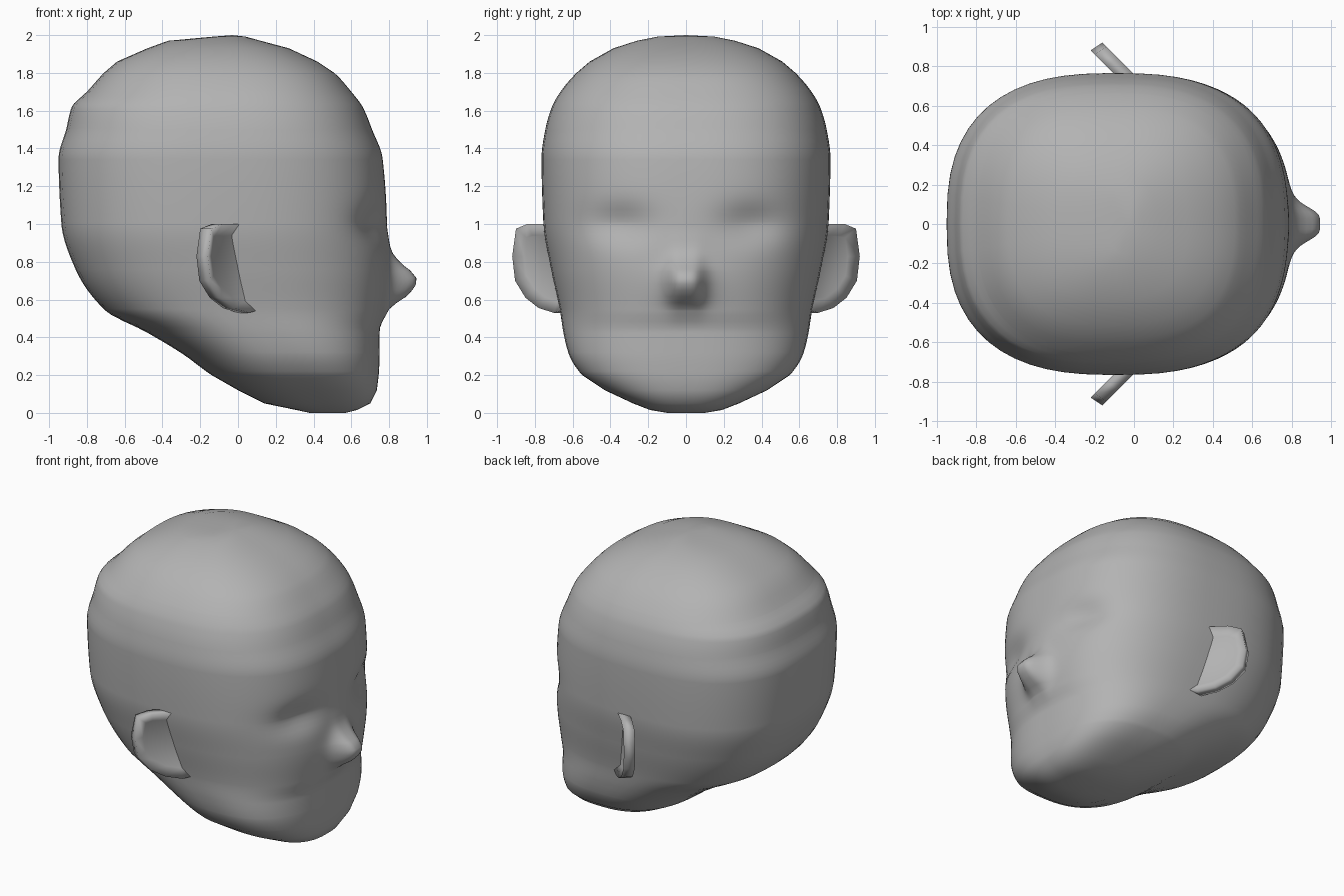
import bpy, bmesh
from math import sin, cos, pi, exp
from mathutils import Vector

if "Cube" in bpy.data.objects:
    bpy.data.objects.remove(bpy.data.objects["Cube"])

# Horizontal sections of the skull: height, back x, front x, half width
SECTIONS = [
    (0.0, 0.38, 0.57, 0.10), (0.015, 0.31, 0.63, 0.19), (0.05, 0.14, 0.70, 0.28),
    (0.12, 0.0, 0.735, 0.43), (0.20, -0.14, 0.745, 0.55), (0.31, -0.29, 0.75, 0.62),
    (0.43, -0.49, 0.75, 0.65), (0.54, -0.70, 0.775, 0.667), (0.76, -0.86, 0.795, 0.715),
    (1.0, -0.935, 0.79, 0.755), (1.35, -0.95, 0.765, 0.765), (1.50, -0.91, 0.71, 0.745),
    (1.62, -0.88, 0.66, 0.71), (1.70, -0.80, 0.60, 0.665), (1.80, -0.71, 0.51, 0.58),
    (1.86, -0.64, 0.42, 0.51), (1.93, -0.48, 0.27, 0.385), (1.97, -0.37, 0.12, 0.26),
    (1.992, -0.13, 0.04, 0.15)]
NOSE = [(0.47, 0), (0.55, 0.025), (0.63, 0.12), (0.70, 0.155), (0.75, 0.12),
        (0.80, 0.06), (0.87, 0.015), (0.98, 0)]


def smooth_table(table, z):
    """Hermite interpolation with limited tangents."""
    for k in range(len(table) - 1):
        a, b = table[k], table[k + 1]
        if a[0] <= z <= b[0]:
            p, q = table[max(k - 1, 0)], table[min(k + 2, len(table) - 1)]
            h = b[0] - a[0]
            t = (z - a[0]) / h
            out = []
            for c in range(1, len(a)):
                d = (b[c] - a[c]) / h
                d0 = (a[c] - p[c]) / (a[0] - p[0]) if p is not a else d
                d1 = (q[c] - b[c]) / (q[0] - b[0]) if q is not b else d
                m0 = 2 * d0 * d / (d0 + d) if d0 * d > 0 else 0
                m1 = 2 * d1 * d / (d1 + d) if d1 * d > 0 else 0
                out.append((1 + 2 * t) * (1 - t) ** 2 * a[c] + t * (1 - t) ** 2 * h * m0
                           + t * t * (3 - 2 * t) * b[c] + t * t * (t - 1) * h * m1)
            return out
    return [0.0] * (len(table[0]) - 1)


def spow(v, p):
    return abs(v) ** p * (1 if v >= 0 else -1)


grey = bpy.data.materials.new("dark_grey")
grey.diffuse_color = (0.45, 0.45, 0.45, 1)
grey.use_nodes = True
grey.node_tree.nodes["Principled BSDF"].inputs["Base Color"].default_value = grey.diffuse_color


def finish(bm, name, angle):
    bmesh.ops.recalc_face_normals(bm, faces=bm.faces)
    me = bpy.data.meshes.new(name)
    bm.to_mesh(me)
    bm.free()
    me.materials.append(grey)
    ob = bpy.data.objects.new(name, me)
    bpy.context.collection.objects.link(ob)
    bpy.ops.object.select_all(action='DESELECT')
    ob.select_set(True)
    bpy.context.view_layer.objects.active = ob
    bpy.ops.object.shade_smooth_by_angle(angle=angle)
    return ob


# Head: lofted superellipse rings with nose and eye sockets pushed into the front
N = 96
heights = sorted({s[0] for s in SECTIONS} | {0.22 + 0.033 * i for i in range(48)})
bm = bmesh.new()
rings = []
for z in heights:
    back, front, w = smooth_table(SECTIONS, z)
    cx, a = (back + front) / 2, (front - back) / 2
    nose = smooth_table(NOSE, z)[0]
    ring = []
    for i in range(N):
        s = 2 * pi * i / N
        t = s - 0.8 * sin(s)  # denser toward the face
        x = cx + a * spow(cos(t), 0.765)
        y = w * spow(sin(t), 0.765)
        if cos(t) > 0:
            x += nose / (1 + (y / 0.095) ** 4)
            x -= 0.055 * exp(-((abs(y) - 0.35) / 0.18) ** 2 - ((z - 1.0) / 0.10) ** 2)
        ring.append(bm.verts.new((x, y, z)))
    rings.append(ring)
for lo, hi in zip(rings, rings[1:]):
    for i in range(N):
        j = (i + 1) % N
        bm.faces.new((lo[i], lo[j], hi[j], hi[i]))
bm.faces.new(rings[0])
apex = bm.verts.new((-0.03, 0, 2.0))
for i in range(N):
    bm.faces.new((rings[-1][i], rings[-1][(i + 1) % N], apex))
finish(bm, "head", pi)

# Ears: swept-back plates with a hollowed front, one per side
EAR = [(0.62, 0.98), (0.77, 1.0), (0.84, 1.0), (0.90, 0.975), (0.92, 0.83), (0.905, 0.70),
       (0.85, 0.61), (0.78, 0.555), (0.70, 0.53), (0.60, 0.56)]
for side, name in ((1, "ear_left"), (-1, "ear_right")):
    bm = bmesh.new()
    front = [bm.verts.new((0.76 - y, y * side, z)) for y, z in EAR]
    rear = [bm.verts.new((0.70 - y, (y - 0.04) * side, z)) for y, z in EAR]
    face = bm.faces.new(front)
    bm.faces.new(rear[::-1])
    for i in range(len(EAR)):
        j = (i + 1) % len(EAR)
        bm.faces.new((front[i], front[j], rear[j], rear[i]))
    bmesh.ops.recalc_face_normals(bm, faces=bm.faces)
    bmesh.ops.inset_region(bm, faces=[face], thickness=0.06, use_even_offset=True)
    bmesh.ops.translate(bm, verts=face.verts, vec=Vector((-0.025, -0.02 * side, 0)))
    finish(bm, name, pi)
